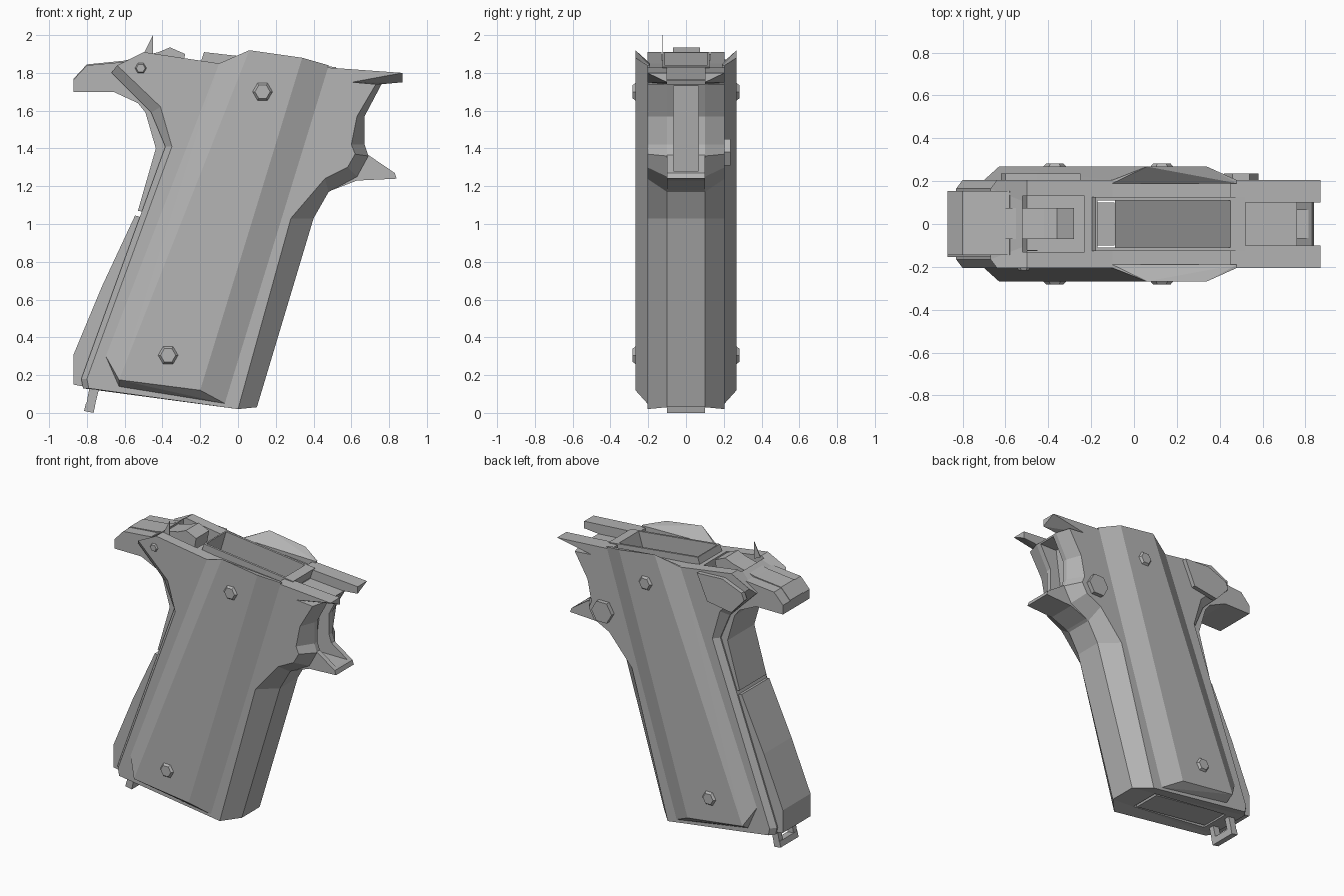
import bpy
import bmesh
from math import pi
from mathutils import Matrix, Vector

cube = bpy.data.objects.get("Cube")
if cube:
    bpy.data.objects.remove(cube)

steel = bpy.data.materials.new("grey_metal")
steel.use_nodes = True
grey = (0.46, 0.46, 0.46, 1)
steel.diffuse_color = grey
steel.node_tree.nodes["Principled BSDF"].inputs["Base Color"].default_value = grey


def finish(name, bm):
    """Turn a bmesh into a named, flat shaded object."""
    bmesh.ops.recalc_face_normals(bm, faces=bm.faces)
    mesh = bpy.data.meshes.new(name)
    bm.to_mesh(mesh)
    bm.free()
    mesh.materials.append(steel)
    obj = bpy.data.objects.new(name, mesh)
    bpy.context.scene.collection.objects.link(obj)
    return obj


def loft(name, rings):
    """Bridge closed rings of points and cap both ends."""
    bm = bmesh.new()
    loops = [[bm.verts.new(p) for p in ring] for ring in rings]
    for a, b in zip(loops, loops[1:]):
        for i in range(len(a)):
            bm.faces.new((a[i - 1], a[i], b[i], b[i - 1]))
    bm.faces.new(loops[0])
    bm.faces.new(loops[-1])
    return finish(name, bm)


def slab(name, outline, y0, y1):
    """Extrude a side outline across the width."""
    return loft(name, [[(x, y, z) for x, z in outline] for y in (y0, y1)])


def hull(name, side, *layers):
    """Convex solid from outlines at several depths on one side."""
    bm = bmesh.new()
    for y, outline in layers:
        for x, z in outline:
            bm.verts.new((x, side * y, z))
    out = bmesh.ops.convex_hull(bm, input=bm.verts[:])
    loose = set(out["geom_interior"]) | set(out["geom_unused"])
    loose = [v for v in loose if isinstance(v, bmesh.types.BMVert)]
    if loose:
        bmesh.ops.delete(bm, geom=loose, context="VERTS")
    return finish(name, bm)


def hex_head(name, x, z, side, y, radius, height, taper):
    """Six sided head pointing out of one side."""
    bm = bmesh.new()
    turn = Matrix.Rotation(-side * pi / 2, 4, "X") @ Matrix.Rotation(pi / 6, 4, "Z")
    place = Matrix.Translation(Vector((x, side * y, z))) @ turn
    bmesh.ops.create_cone(bm, cap_ends=True, segments=6, radius1=radius,
                          radius2=radius * taper, depth=height, matrix=place)
    return finish(name, bm)


def cut(obj, cutter):
    """Subtract the cutter from the object and keep the result."""
    mod = obj.modifiers.new("cut", "BOOLEAN")
    mod.operation = "DIFFERENCE"
    mod.solver = "EXACT"
    mod.object = cutter
    graph = bpy.context.evaluated_depsgraph_get()
    mesh = bpy.data.meshes.new_from_object(obj.evaluated_get(graph))
    obj.modifiers.clear()
    obj.data = mesh


# Frame: flat side outline, and the raised outline along its middle
rear = [((-.64, 1.84), (-.67, 1.80)), ((-.41, 1.62), (-.46, 1.59)),
        ((-.35, 1.41), (-.385, 1.41)), ((-.80, .18), (-.83, .18)),
        ((-.79, .13), (-.82, .13))]
front = [((0, .02), (.1, .03)), ((.28, 1.03), (.40, 1.03)),
         ((.46, 1.24), (.48, 1.17)), ((.58, 1.30), (.63, 1.25)),
         ((.62, 1.37), (.69, 1.36)), ((.60, 1.42), (.67, 1.42)),
         ((.63, 1.57), (.67, 1.57)), ((.73, 1.74), (.76, 1.74))]
top = [(p, p) for p in ((.50, 1.76), (.48, 1.80), (-.1, 1.85), (-.5, 1.91))]
rows = rear + front + top


def middle(s):
    return [(m[0], s * (.165 if i < len(rear) else .1), m[1])
            for i, (_, m) in enumerate(rows)]


def flank(s):
    return [(p[0], s * .205, p[1]) for p, _ in rows]


frame = loft("frame", [flank(-1), middle(-1), middle(1), flank(1)])

# Raised rim around the top opening
rim = slab("top_rim", [(-.18, 1.91), (.52, 1.83), (.49, 1.74), (-.21, 1.82)],
           -.125, .125)

# Stub at the lower front
spur = slab("lower_front_spur", [(.60, 1.38), (.69, 1.365), (.83, 1.27),
            (.84, 1.24), (.63, 1.23), (.50, 1.18)], -.1, .1)

# Openings: slanted well, rear top recess and front slot
well = slab("well_cutter", [(-.13, 2.02), (.49, 2.0), (.45, 1.84),
            (-.12, -.05), (-.75, -.05), (-.17, 1.91)], -.11, .11)
recess = slab("recess_cutter", [(-.52, 1.78), (-.23, 1.78),
              (-.23, 2), (-.52, 2)], -.13, .13)
slot = slab("slot_cutter", [(.56, 1.28), (.9, 1.28), (.9, 1.73), (.62, 1.73)],
            -.065, .065)
for target, cutters in ((frame, (well, recess, slot)), (rim, (well,)), (spur, (slot,))):
    for cutter in cutters:
        cut(target, cutter)
for cutter in (well, recess, slot):
    bpy.data.objects.remove(cutter)

# Plate closing the bottom of the well
slab("floor_plate", [(-.72, .13), (-.11, .05), (-.09, .09), (-.70, .17)],
     -.1, .1)

# Parts found on both sides
for side, label in ((-1, "right"), (1, "left")):
    hull(label + "_grip_panel", side,
         (.19, [(-.70, .30), (-.1, 1.85), (.48, 1.84), (-.07, .05), (-.63, .14)]),
         (.205, [(-.70, .30), (-.1, 1.85), (.48, 1.84), (-.07, .05), (-.63, .14)]),
         (.268, [(-.63, .175), (.06, 1.92), (.34, 1.88), (-.2, .12)]))
    hull(label + "_front_rail", side,
         (.205, [(.45, 1.83), (.87, 1.80), (.60, 1.75), (.45, 1.76)]),
         (.1, [(.45, 1.83), (.87, 1.80), (.87, 1.75), (.76, 1.74), (.45, 1.74)]))
    for place, x, z in (("upper", .13, 1.70), ("lower", -.37, .305)):
        hex_head(f"{label}_{place}_screw", x, z, side, .27, .062, .026, .65)
    slab(label + "_loop_arm", [(-.81, .01), (-.765, .01), (-.735, .13), (-.785, .14)],
         side * .06, side * .1)

# Loop crossbar
slab("loop_crossbar", [(-.815, .01), (-.765, 0), (-.755, .045), (-.805, .05)],
     -.1, .1)

# Rear strap in two pieces, the upper one with a tail
slab("lower_backstrap", [(-.87, .15), (-.87, .31), (-.72, .67), (-.545, 1.045),
     (-.49, 1.03), (-.77, .13)], -.155, .155)
slab("upper_backstrap_tail", [(-.87, 1.70), (-.87, 1.765), (-.80, 1.84),
     (-.58, 1.86), (-.42, 1.70), (-.36, 1.41), (-.48, 1.06), (-.53, 1.07),
     (-.435, 1.40), (-.49, 1.59), (-.53, 1.64), (-.66, 1.70)], -.145, .155)

# Central lever on top of the tail, with a thin upright fin
slab("rear_lever", [(-.87, 1.71), (-.87, 1.77), (-.80, 1.845), (-.60, 1.865),
     (-.42, 1.91), (-.36, 1.935), (-.28, 1.90), (-.30, 1.79), (-.60, 1.79)],
     -.07, .075)
slab("thin_fin", [(-.50, 1.90), (-.45, 2), (-.45, 1.88)], -.125, -.121)

# Side plate, button and pin
slab("left_side_plate", [(-.25, 1.86), (-.45, 1.87), (-.60, 1.81),
     (-.62, 1.76), (-.52, 1.65), (-.33, 1.68)], .2, .235)
hex_head("left_button", .50, 1.38, 1, .21, .08, .05, 1)
hex_head("right_rear_pin", -.515, 1.825, -1, .208, .034, .018, .7)
